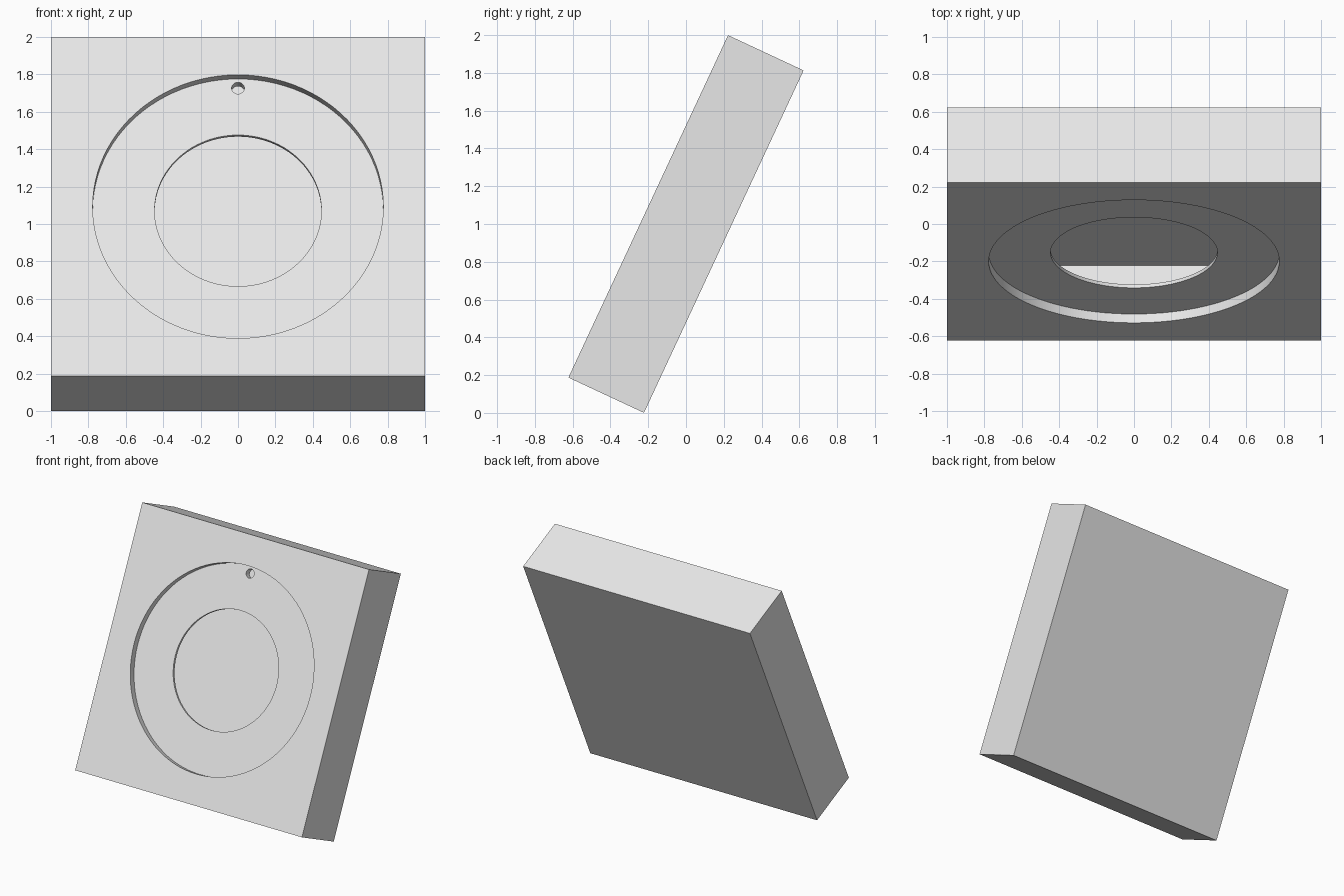
import bpy, bmesh, math
from mathutils import Matrix, Vector

if "Cube" in bpy.data.objects:
    bpy.data.objects.remove(bpy.data.objects["Cube"])

TILT = math.radians(25)
DEPTH = 0.4415           # thickness of the case
FLOOR = 0.052            # depth of the round dial recess
LIP = 0.02               # wall length of the central opening

grey = bpy.data.materials.new("light grey")
grey.diffuse_color = (0.8, 0.8, 0.8, 1)
grey.use_nodes = True
grey.node_tree.nodes["Principled BSDF"].inputs["Base Color"].default_value = grey.diffuse_color

bm = bmesh.new()


def loop(points):
    """Closed loop of edges through the points."""
    vs = [bm.verts.new(p) for p in points]
    return vs, [bm.edges.new((vs[i], vs[(i + 1) % len(vs)])) for i in range(len(vs))]


def circle(radius, y, z=0.0, n=96):
    return loop([(radius * math.sin(2 * math.pi * i / n), y,
                  z + radius * math.cos(2 * math.pi * i / n)) for i in range(n)])


def square(y):
    return loop([(-1, y, -1), (1, y, -1), (1, y, 1), (-1, y, 1)])


def wall(a, b):
    """Quads joining two matching loops."""
    n = len(a[0])
    for i in range(n):
        j = (i + 1) % n
        bm.faces.new((a[0][i], a[0][j], b[0][j], b[0][i]))


def plate(*loops):
    """Flat face bounded by an outer loop and its holes."""
    bmesh.ops.triangle_fill(bm, use_beauty=True, use_dissolve=False,
                            edges=[e for l in loops for e in l[1]],
                            normal=Vector((0, -1, 0)))


# Hollow outer case
front, back = square(0), square(DEPTH)
wall(front, back)
bm.faces.new(back[0])

# Front panel and round recess
rim, base = circle(0.777, 0), circle(0.777, FLOOR)
plate(front, rim)
wall(rim, base)

# Recess floor with central opening and small indicator hole
opening = circle(0.446, FLOOR)
dot = circle(0.034, FLOOR, 0.723, 32)
plate(base, opening, dot)
wall(opening, circle(0.446, FLOOR + LIP))
wall(dot, circle(0.034, FLOOR + 0.05, 0.723, 32))

# Lean the case back and stand it on its lower rear edge
bmesh.ops.recalc_face_normals(bm, faces=bm.faces)
bm.transform(Matrix.Translation((0, 0, 1)) @ Matrix.Rotation(-TILT, 4, 'X')
             @ Matrix.Translation((0, -DEPTH / 2, 0)))

mesh = bpy.data.meshes.new("case")
bm.to_mesh(mesh)
bm.free()
mesh.materials.append(grey)
case = bpy.data.objects.new("case", mesh)
bpy.context.collection.objects.link(case)
bpy.context.view_layer.objects.active = case
case.select_set(True)
bpy.ops.object.shade_smooth_by_angle(angle=math.radians(30))
